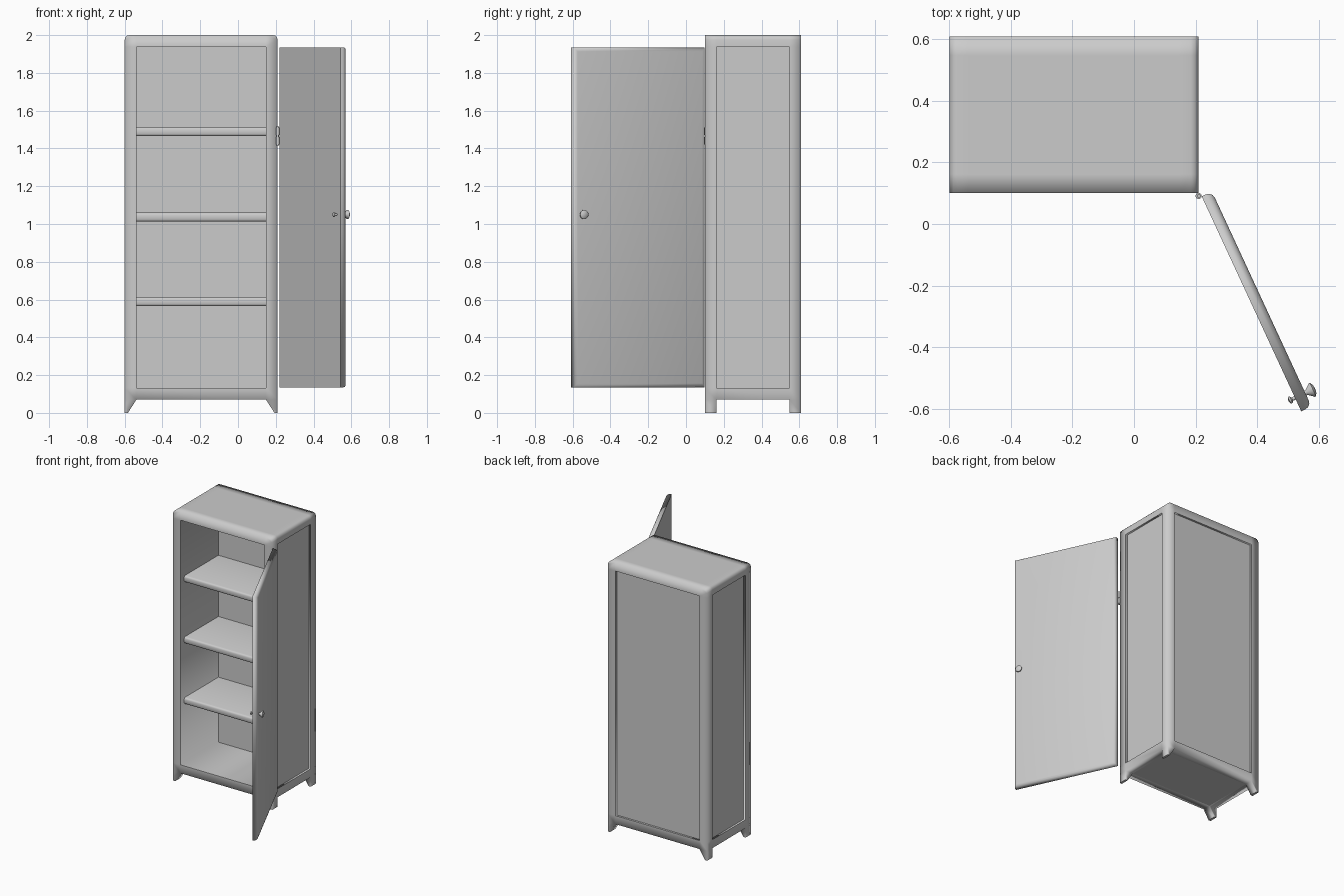
import bpy, bmesh, math
from mathutils import Vector, Matrix

if "Cube" in bpy.data.objects:
    bpy.data.objects.remove(bpy.data.objects["Cube"])

grey = bpy.data.materials.new("pale_grey")
grey.use_nodes = True
grey.diffuse_color = (0.6, 0.6, 0.6, 1)
grey.node_tree.nodes["Principled BSDF"].inputs["Base Color"].default_value = (0.6, 0.6, 0.6, 1)


def finish(bm, name, matrix=None):
    bmesh.ops.recalc_face_normals(bm, faces=bm.faces)
    for f in bm.faces:
        f.smooth = True
    mesh = bpy.data.meshes.new(name)
    bm.to_mesh(mesh)
    bm.free()
    mesh.materials.append(grey)
    obj = bpy.data.objects.new(name, mesh)
    bpy.context.collection.objects.link(obj)
    if matrix:
        obj.matrix_world = matrix
    return obj


def box(lo, hi):
    bm = bmesh.new()
    lo, hi = Vector(lo), Vector(hi)
    bmesh.ops.create_cube(bm, size=1)
    for v in bm.verts:
        v.co = (lo + hi) / 2 + Vector(a * b for a, b in zip(v.co, hi - lo))
    return bm


def bevel(bm, test, offset, segments):
    edges = [e for e in bm.edges if test(e)]
    bmesh.ops.bevel(bm, geom=edges, offset=offset, segments=segments,
                    profile=0.5, affect='EDGES')


def sharpen(edges):
    for e in edges:
        e.smooth = False


# Cabinet shell: one box cut into a frame around recessed panels
CX, CY = -0.195, 0.355
LO, HI = Vector((-0.6, 0.1, 0.07)), Vector((0.21, 0.61, 2.0))
RIM = 0.062
bm = box(LO, HI)
bevel(bm, lambda e: all(v.co.z > 1.9 for v in e.verts)
      and abs(e.verts[0].co.y - e.verts[1].co.y) > 0.1, 0.025, 3)
for axis in range(3):
    normal = Vector((0, 0, 0))
    normal[axis] = 1
    for at in (LO[axis] + RIM, HI[axis] - RIM):
        bmesh.ops.bisect_plane(bm, geom=bm.verts[:] + bm.edges[:] + bm.faces[:],
                               plane_co=normal * at, plane_no=normal)
bmesh.ops.recalc_face_normals(bm, faces=bm.faces)


def centre_face(direction):
    mid = (LO + HI) / 2
    d = Vector(direction)
    return max((f for f in bm.faces if f.normal.dot(d) > 0.9),
               key=lambda f: -(f.calc_center_median() - mid).cross(d).length)


def recess(direction, depth):
    face = centre_face(direction)
    sharpen(face.edges)
    new = bmesh.ops.extrude_discrete_faces(bm, faces=[face])["faces"][0]
    bmesh.ops.translate(bm, verts=new.verts, vec=-Vector(direction) * depth)
    return new


for d in ((1, 0, 0), (-1, 0, 0), (0, 1, 0)):
    sharpen(recess(d, 0.015).edges)
# The open interior keeps soft upright corners and crisp floor and ceiling edges
back = recess((0, -1, 0), 0.44)
sharpen(e for e in back.edges if abs(e.verts[0].co.z - e.verts[1].co.z) < 0.1)
sharpen(centre_face((0, 0, -1)).edges)

# Feet: corner cells of the underside drawn down and tapered outwards
corners = [f for f in bm.faces if f.normal.z < -0.9
           and abs(f.calc_center_median().x - CX) > 0.36
           and abs(f.calc_center_median().y - CY) > 0.21
           and f.calc_center_median().z < 0.08]
for f in bmesh.ops.extrude_discrete_faces(bm, faces=corners)["faces"]:
    for v in f.verts:
        v.co.z = 0
        if abs(v.co.x - CX) < 0.36:
            v.co.x += math.copysign(0.045, v.co.x - CX)
    sharpen(f.edges)
bmesh.ops.remove_doubles(bm, verts=bm.verts, dist=0.0001)
finish(bm, "cabinet_shell")

# Shelves
for i, z in enumerate((0.565, 1.013, 1.465)):
    bm = box((-0.539, 0.14, z), (0.149, 0.541, z + 0.047))
    bevel(bm, lambda e: all(v.co.y < 0.2 for v in e.verts)
          and abs(e.verts[0].co.x - e.verts[1].co.x) > 0.1, 0.012, 2)
    shelf = finish(bm, f"shelf_{i + 1}")

# Door space: x along the door, y through its thickness, z up
along, out = Vector((0.42, -0.907, 0)).normalized(), Vector((0.907, 0.42, 0)).normalized()
door_space = Matrix.Translation((0.22, 0.09, 0)) @ Matrix((along, out, (0, 0, 1))).transposed().to_4x4()

# Open door with a softened outer face
bm = box((0, 0, 0.135), (0.77, 0.037, 1.935))
bevel(bm, lambda e: all(v.co.y > 0.03 for v in e.verts), 0.022, 3)
for e in bm.edges:
    if all(v.co.y < 0.001 for v in e.verts):
        e.smooth = False
bmesh.ops.transform(bm, matrix=door_space, verts=bm.verts)
finish(bm, "door")


def lathe(name, profile, matrix):
    bm = bmesh.new()
    pts = [bm.verts.new((r, 0, h)) for r, h in profile]
    edges = [bm.edges.new(p) for p in zip(pts, pts[1:])]
    bmesh.ops.spin(bm, geom=pts + edges, axis=(0, 0, 1), cent=(0, 0, 0),
                   steps=20, angle=math.tau)
    bmesh.ops.remove_doubles(bm, verts=bm.verts, dist=0.0001)
    bmesh.ops.transform(bm, matrix=matrix, verts=bm.verts)
    finish(bm, name)


# Flared knob outside, small button inside
knob_at = door_space @ Matrix.Translation((0.722, 0, 1.05))
outward = knob_at @ Matrix.Rotation(-math.pi / 2, 4, 'X')
lathe("door_knob", [(0.009, 0.03), (0.009, 0.042), (0.024, 0.06), (0.024, 0.064),
                    (0.014, 0.07), (0, 0.072)], outward)
lathe("inner_button", [(0.006, 0.002), (0.006, -0.01), (0.012, -0.014),
                       (0.012, -0.02), (0, -0.024)], outward)

# Hinge: two knuckles on a pin
for i, z in enumerate((1.42, 1.47)):
    lathe(f"hinge_knuckle_{i + 1}", [(0, 0), (0.01, 0), (0.01, 0.04), (0, 0.04)],
          Matrix.Translation((0.21, 0.091, z)))
lathe("hinge_pin", [(0, 0), (0.006, 0), (0.006, 0.1), (0, 0.1)],
      Matrix.Translation((0.21, 0.091, 1.415)))

# Keep crisp edges on the small parts and shelves
for obj in bpy.context.scene.objects:
    obj.select_set(obj.name.startswith(("shelf", "hinge", "door_knob", "inner")))
    if obj.select_get():
        bpy.context.view_layer.objects.active = obj
bpy.ops.object.shade_smooth_by_angle(angle=math.radians(50))
